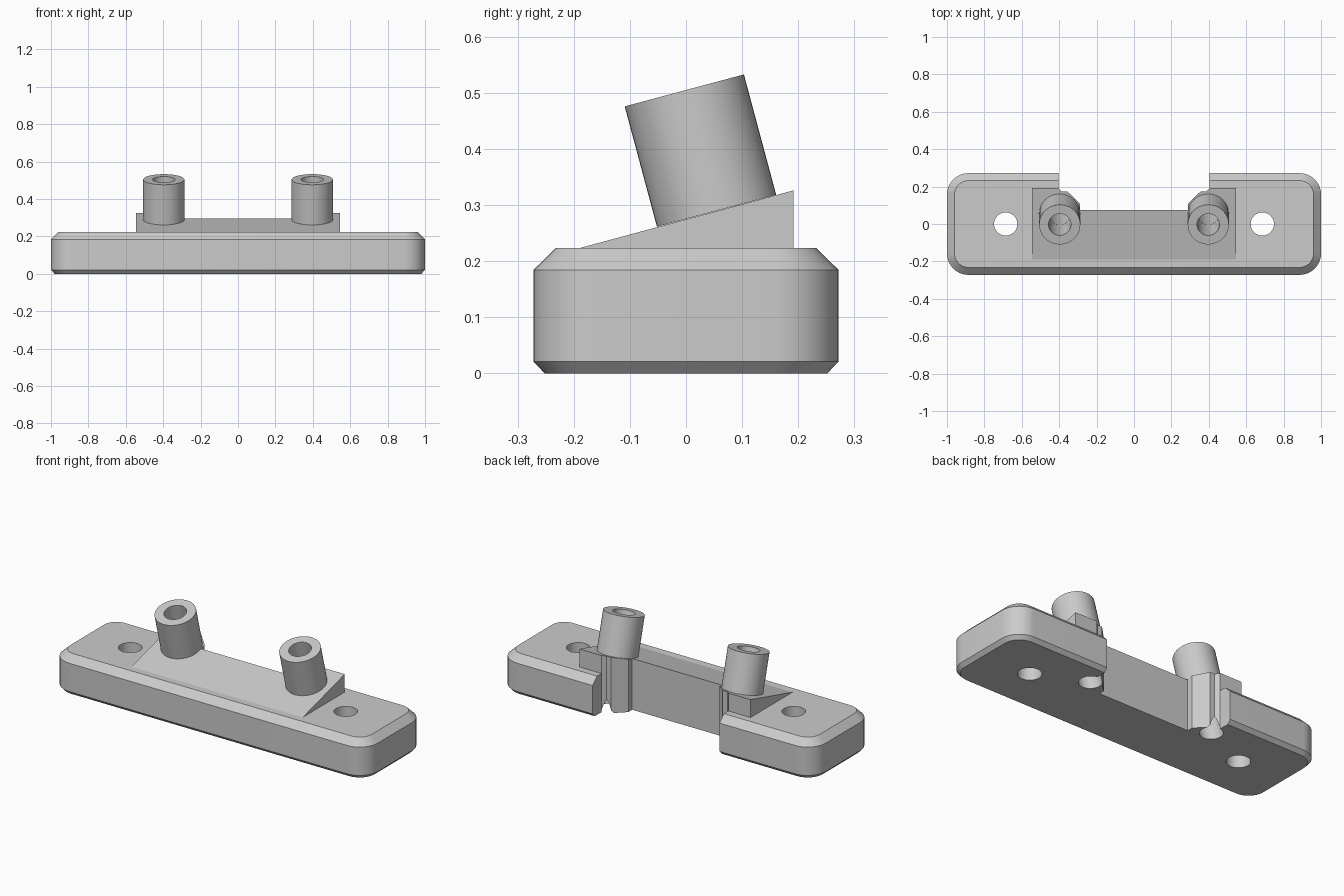
import bpy, bmesh, math
from mathutils import Matrix, Vector

cube = bpy.data.objects.get("Cube")
if cube:
    bpy.data.objects.remove(cube, do_unlink=True)

grey = bpy.data.materials.new("light_grey")
grey.use_nodes = True
colour = (0.6, 0.6, 0.6, 1)
grey.diffuse_color = colour
grey.node_tree.nodes["Principled BSDF"].inputs["Base Color"].default_value = colour

HALF_X, HALF_Y, TOP = 1.0, 0.272, 0.223
TILT = math.radians(15)
AXIS = Vector((0, -math.sin(TILT), math.cos(TILT)))
TUBE_X, TUBE_R, BORE_R = 0.397, 0.11, 0.06
TUBE_TOP_Z, TUBE_LENGTH = 0.504, 0.222


def add_object(name, bm):
    bmesh.ops.recalc_face_normals(bm, faces=bm.faces)
    mesh = bpy.data.meshes.new(name)
    bm.to_mesh(mesh)
    bm.free()
    mesh.materials.append(grey)
    obj = bpy.data.objects.new(name, mesh)
    bpy.context.collection.objects.link(obj)
    return obj


def loft(name, rings):
    """Skin a stack of matching closed rings and cap both ends."""
    bm = bmesh.new()
    loops = [[bm.verts.new(p) for p in ring] for ring in rings]
    for low, high in zip(loops, loops[1:]):
        for i in range(len(low)):
            j = (i + 1) % len(low)
            bm.faces.new((low[i], low[j], high[j], high[i]))
    bm.faces.new(loops[0])
    bm.faces.new(loops[-1])
    return add_object(name, bm)


def rounded_ring(inset, z, radius=0.115, steps=10):
    r = radius - inset
    ring = []
    for corner, (sx, sy) in enumerate([(1, 1), (-1, 1), (-1, -1), (1, -1)]):
        for i in range(steps + 1):
            a = (corner + i / steps) * math.pi / 2
            ring.append((sx * (HALF_X - radius) + r * math.cos(a),
                         sy * (HALF_Y - radius) + r * math.sin(a), z))
    return ring


def cylinder(name, centre, radius, length, tilt=0.0):
    bm = bmesh.new()
    matrix = Matrix.Translation(centre) @ Matrix.Rotation(tilt, 4, 'X')
    bmesh.ops.create_cone(bm, cap_ends=True, segments=48, radius1=radius,
                          radius2=radius, depth=length, matrix=matrix)
    return add_object(name, bm)


def cut(obj, cutters):
    for cutter in cutters:
        mod = obj.modifiers.new("cut", 'BOOLEAN')
        mod.operation = 'DIFFERENCE'
        mod.solver = 'EXACT'
        mod.object = cutter
    graph = bpy.context.evaluated_depsgraph_get()
    mesh = bpy.data.meshes.new_from_object(obj.evaluated_get(graph))
    obj.modifiers.clear()
    obj.data = mesh


# Rounded base with chamfered rims
base = loft("base", [rounded_ring(0.02, 0), rounded_ring(0, 0.021),
                     rounded_ring(0, 0.184), rounded_ring(0.04, TOP)])

# Sloped wedge on top of the base
wedge_profile = [(-0.19, TOP), (0.192, TOP), (0.192, 0.326)]
wedge = loft("wedge", [[(x, y, z) for y, z in wedge_profile]
                       for x in (-0.545, 0.545)])

# Rear notch that leaves a faceted boss behind each tube
half = [(0.404, 0.4), (0.404, 0.19), (0.385, 0.173), (0.355, 0.173),
        (0.29, 0.11), (0.29, 0.075)]
outline = half + [(-x, y) for x, y in reversed(half)]
notch = loft("notch_cutter", [[(x, y, z) for x, y in outline]
                              for z in (-0.1, 0.6)])

# Tilted tubes, their bores, and the upright screw holes
tubes, bores, screws = [], [], []
for side, sign in (("left", 1), ("right", -1)):
    top = Vector((sign * TUBE_X, -0.003, TUBE_TOP_Z))
    tubes.append(cylinder(side + "_tube", top - AXIS * TUBE_LENGTH / 2,
                          TUBE_R, TUBE_LENGTH, TILT))
    bores.append(cylinder(side + "_bore_cutter", top - AXIS * 0.25,
                          BORE_R, 0.9, TILT))
    screws.append(cylinder(side + "_screw_cutter", (sign * 0.686, 0, 0.1),
                           0.062, 0.6))

cut(base, [notch] + bores + screws)
cut(wedge, [notch] + bores)
for tube, bore in zip(tubes, bores):
    cut(tube, [bore])

for helper in [notch] + bores + screws:
    bpy.data.objects.remove(helper, do_unlink=True)

# Smooth the round walls, keep the chamfers crisp
bpy.ops.object.select_all(action='DESELECT')
for obj in [base, wedge] + tubes:
    obj.select_set(True)
bpy.context.view_layer.objects.active = base
bpy.ops.object.shade_smooth_by_angle(angle=math.radians(30))
